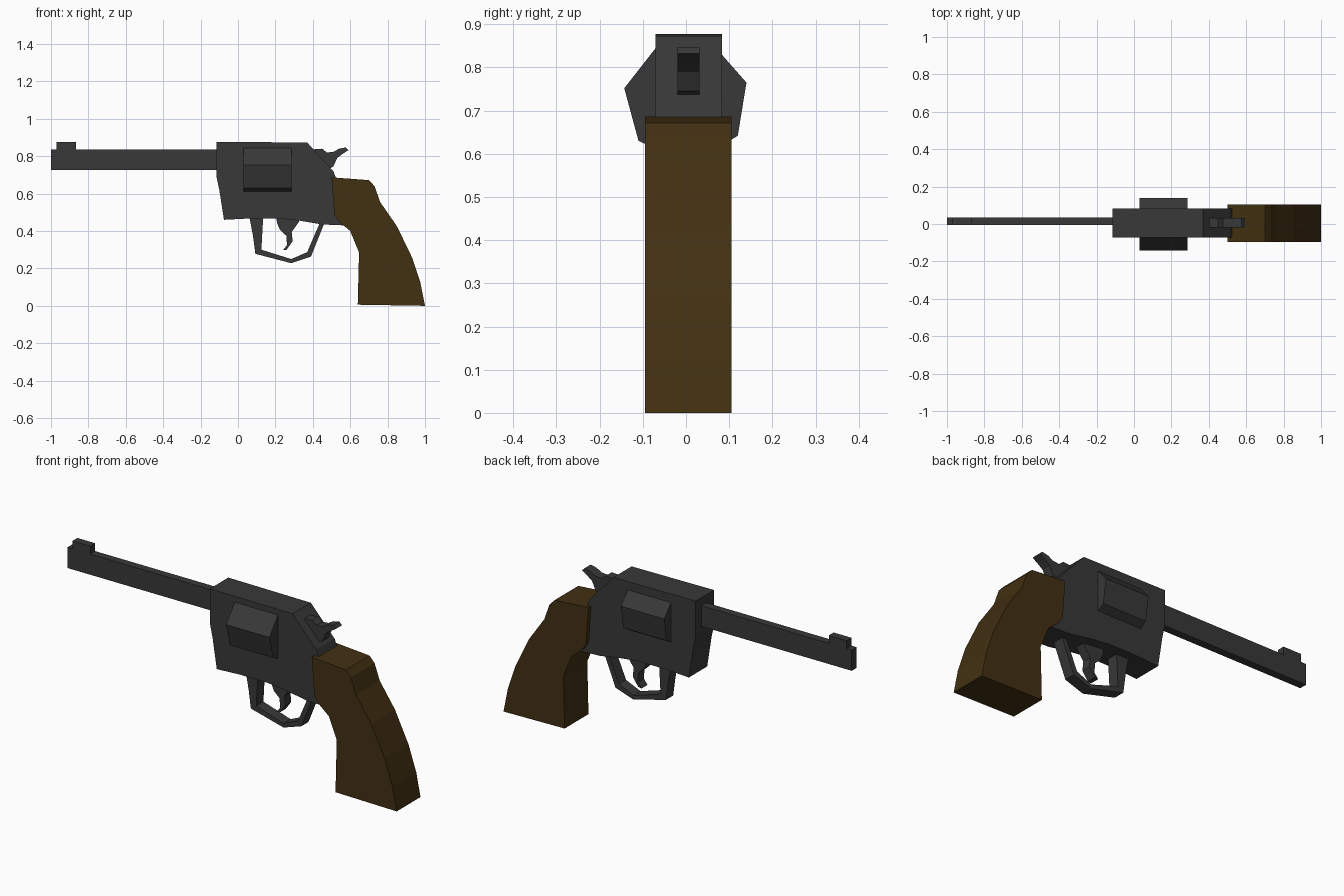
import bpy, bmesh


def material(name, rgb):
    m = bpy.data.materials.new(name)
    m.diffuse_color = (*rgb, 1.0)
    return m


steel = material("dark_steel", (0.04, 0.04, 0.04))
wood = material("brown_wood", (0.054, 0.029, 0.006))


def prism(name, pts, lo, hi, mat, axis="y"):
    """Extrude a flat profile from lo to hi; the profile is xz (axis y) or yz (axis x)."""
    bm = bmesh.new()
    place = (lambda a, b, d: (a, d, b)) if axis == "y" else (lambda a, b, d: (d, a, b))
    near = [bm.verts.new(place(a, b, lo)) for a, b in pts]
    far = [bm.verts.new(place(a, b, hi)) for a, b in pts]
    bm.faces.new(near)
    bm.faces.new(far[::-1])
    for i in range(len(pts)):
        j = (i + 1) % len(pts)
        bm.faces.new((near[j], near[i], far[i], far[j]))
    bmesh.ops.recalc_face_normals(bm, faces=bm.faces)
    mesh = bpy.data.meshes.new(name)
    bm.to_mesh(mesh)
    bm.free()
    mesh.materials.append(mat)
    ob = bpy.data.objects.new(name, mesh)
    bpy.context.collection.objects.link(ob)
    return ob


# barrel with its raised front sight
prism("barrel", [(-1, 0.725), (-0.1, 0.725), (-0.1, 0.835), (-0.865, 0.835),
                 (-0.865, 0.877), (-0.97, 0.877), (-0.97, 0.835), (-1, 0.835)],
      -0.005, 0.036, steel)

# frame body
prism("frame", [(-0.115, 0.877), (0.37, 0.873), (0.51, 0.72), (0.525, 0.68),
                (0.57, 0.43), (0.45, 0.435), (0.33, 0.455), (0.22, 0.467),
                (0.06, 0.467), (-0.075, 0.46), (-0.10, 0.62), (-0.115, 0.69)],
      -0.071, 0.083, steel)

# seven-sided drum showing on both sides of the frame
prism("drum", [(-0.143, 0.752), (-0.06, 0.858), (0.06, 0.856), (0.14, 0.765),
               (0.12, 0.642), (0.01, 0.575), (-0.11, 0.63)],
      0.03, 0.285, steel, axis="x")

# hammer spur
prism("hammer", [(0.38, 0.835), (0.45, 0.84), (0.475, 0.82), (0.51, 0.823),
                 (0.54, 0.84), (0.575, 0.847), (0.59, 0.832), (0.56, 0.813),
                 (0.53, 0.79), (0.51, 0.745), (0.49, 0.735), (0.42, 0.74)],
      -0.02, 0.031, steel)

# trigger guard loop
prism("trigger_guard", [(0.06, 0.48), (0.08, 0.375), (0.093, 0.278), (0.285, 0.228),
                        (0.39, 0.263), (0.465, 0.45), (0.44, 0.45), (0.37, 0.287),
                        (0.285, 0.25), (0.125, 0.30), (0.135, 0.48)],
      -0.025, 0.035, steel)

# trigger
prism("trigger", [(0.205, 0.48), (0.208, 0.445), (0.225, 0.405), (0.258, 0.375),
                  (0.262, 0.325), (0.24, 0.297), (0.26, 0.30), (0.292, 0.345),
                  (0.287, 0.395), (0.325, 0.448), (0.33, 0.47)],
      -0.02, 0.03, steel)

# curved wooden grip
prism("grip", [(0.50, 0.687), (0.70, 0.672), (0.73, 0.64), (0.76, 0.555),
               (0.85, 0.425), (0.93, 0.26), (0.975, 0.125), (1.0, 0.0),
               (0.64, 0.006), (0.647, 0.285), (0.60, 0.40), (0.54, 0.45),
               (0.515, 0.487)],
      -0.095, 0.105, wood)
